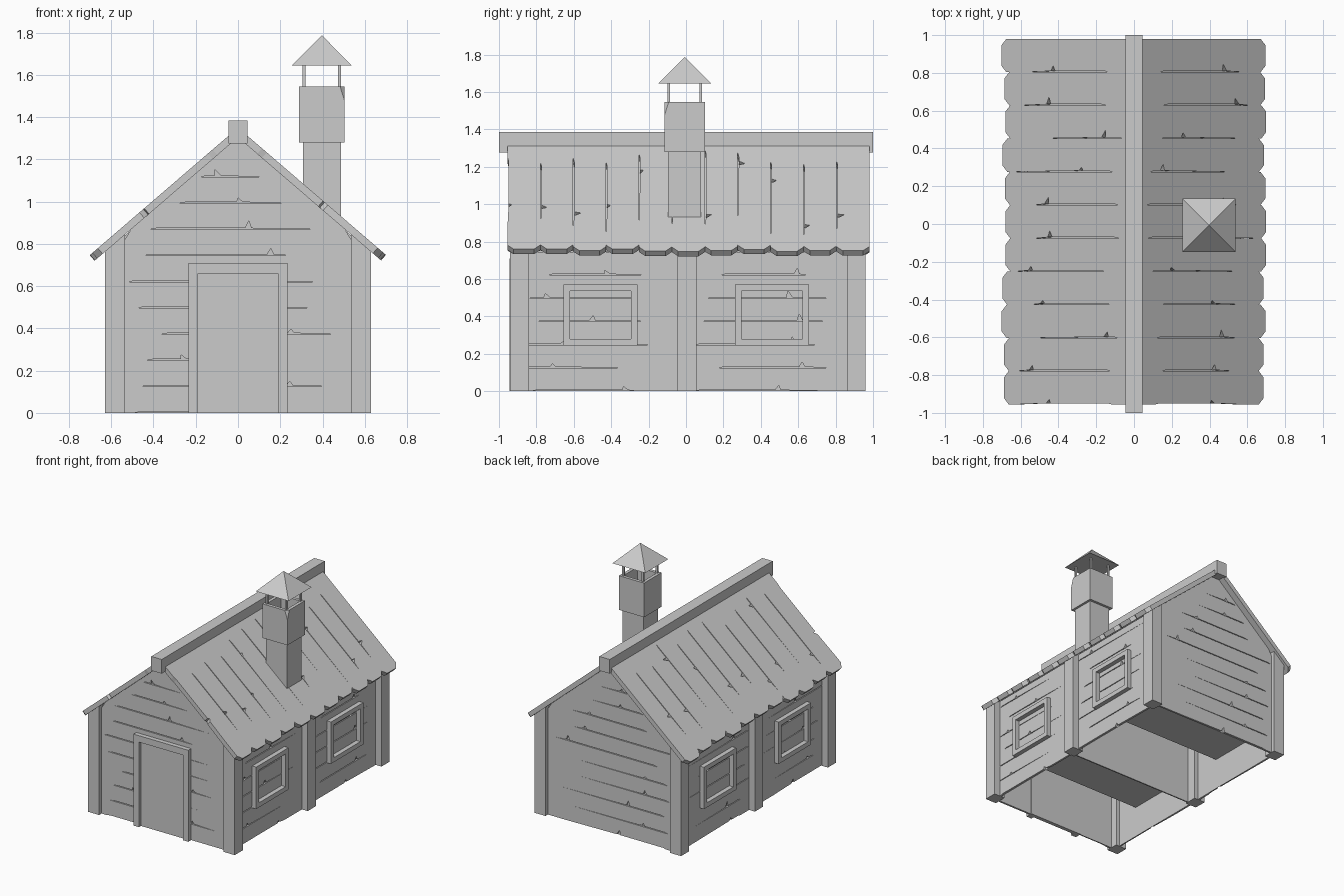
import bpy, bmesh, random
from mathutils import Vector

if "Cube" in bpy.data.objects:
    bpy.data.objects.remove(bpy.data.objects["Cube"])

random.seed(4)
SLOPE, PEAK = 0.86, 1.35            # outer roof line: z = PEAK - SLOPE * |x|


def under(x, gap=0.046):
    """Height of the roof underside at x."""
    return PEAK - gap - SLOPE * abs(x)


def finish(name, bm):
    bmesh.ops.recalc_face_normals(bm, faces=bm.faces)
    me = bpy.data.meshes.new(name)
    bm.to_mesh(me)
    bm.free()
    ob = bpy.data.objects.new(name, me)
    bpy.context.collection.objects.link(ob)
    return ob


def prism(bm, pts, frame, w0, w1):
    """Extrude a 2D outline along the frame normal from w0 to w1."""
    o, u, v, n = (Vector(a) for a in frame)
    low, top = ([bm.verts.new(o + u * p[0] + v * p[1] + n * w) for p in pts] for w in (w0, w1))
    faces = [bm.faces.new(low), bm.faces.new(top)]
    for i in range(len(pts)):
        j = (i + 1) % len(pts)
        faces.append(bm.faces.new((low[i], low[j], top[j], top[i])))
    return faces


def box(bm, x0, x1, y0, y1, z0, z1):
    return prism(bm, [(x0, y0), (x1, y0), (x1, y1), (x0, y1)],
                 ((0, 0, 0), (1, 0, 0), (0, 1, 0), (0, 0, 1)), z0, z1)


def board(bm, frame, a, b, v0, v1, thick, chamfer=0.0):
    """Plank with a thin slit and a splintered notch on its lower edge.
    a, b are the (start, end) of the lower and upper edges."""
    span = a[1] - a[0]
    pts = [(a[0], v0)]
    if span > 0.3:
        s = a[0] + span * random.uniform(0.04, 0.2)
        e = a[0] + span * random.uniform(0.7, 0.92)
        k = random.uniform(s + 0.06, e - 0.08)
        g = 0.006
        pts += [(s, v0), (s + 0.03, v0 + g), (k, v0 + g),
                (k + random.uniform(0.0, 0.02), v0 + random.uniform(0.02, 0.045)),
                (k + 0.03, v0 + g), (e, v0)]
    if chamfer:
        c = chamfer
        pts += [(a[1] - c, v0), (a[1], v0 + c), (b[1], v1 - c), (b[1] - c, v1)]
    else:
        pts += [(a[1], v0), (b[1], v1)]
    pts.append((b[0], v1))
    prism(bm, pts, frame, -thick, 0)


XZ = ((0, 0, 0), (1, 0, 0), (0, 0, 1), (0, 1, 0))

# Hollow wall core, open at the bottom
bm = bmesh.new()
core = prism(bm, [(-0.565, 0), (0.565, 0), (0.565, under(0.565, 0.05)), (0, under(0, 0.05)),
                  (-0.565, under(0.565, 0.05))], XZ, -0.895, 0.915)
bmesh.ops.delete(bm, geom=[core[2]], context='FACES')
finish("wall_core", bm)

# Inner dividing wall
bm = bmesh.new()
box(bm, -0.56, 0.56, -0.03, -0.02, 0, 0.8)
finish("inner_wall", bm)

# Front and back gable boards
H = 0.124
for name, y, ny in (("front_boards", -0.91, -1), ("back_boards", 0.93, 1)):
    bm = bmesh.new()
    frame = ((0, y, 0), (1, 0, 0), (0, 0, 1), (0, ny, 0))
    for i in range(11):
        v0, v1 = i * H, min((i + 1) * H, under(0) - 0.003)
        if v1 <= v0:
            break
        half = [min(0.58, max(0.003, (PEAK - 0.046 - v) / SLOPE)) for v in (v0, v1)]
        board(bm, frame, (-half[0], half[0]), (-half[1], half[1]), v0, v1, 0.015)
    finish(name, bm)

# Side boards, in two bays either side of the middle post
for name, s in (("right_boards", 1), ("left_boards", -1)):
    bm = bmesh.new()
    frame = ((s * 0.58, 0, 0), (0, 1, 0), (0, 0, 1), (s, 0, 0))
    for y0, y1 in ((-0.91, 0.0), (0.0, 0.93)):
        for i in range(7):
            v1 = min((i + 1) * H, 0.8)
            board(bm, frame, (y0, y1), (y0, y1), i * H, v1, 0.015)
    finish(name, bm)

# Corner and middle posts, cut to the roof slope
for name, y0, y1 in (("front", -0.94, -0.84), ("middle", -0.045, 0.055), ("back", 0.86, 0.96)):
    for side, s in (("right", 1), ("left", -1)):
        bm = bmesh.new()
        prism(bm, [(s * 0.535, 0), (s * 0.63, 0), (s * 0.63, under(0.63)),
                   (s * 0.535, under(0.535))], XZ, y0, y1)
        finish(f"{name}_{side}_post", bm)

# Roof planks with clipped eave corners
for name, s in (("right_roof", 1), ("left_roof", -1)):
    bm = bmesh.new()
    down = Vector((s, 0, -SLOPE)).normalized()
    out = Vector((s * SLOPE, 0, 1)).normalized()
    frame = ((0, 0, PEAK), down, (0, 1, 0), out)
    n, y0, y1 = 11, -0.955, 0.98
    w = (y1 - y0) / n
    for i in range(n):
        end = random.uniform(0.895, 0.93)
        board(bm, frame, (0.04, end), (0.04, end), y0 + i * w, y0 + (i + 1) * w, 0.035, 0.034)
    finish(name, bm)

# Ridge beam
bm = bmesh.new()
box(bm, -0.045, 0.045, -1, 1, 1.275, 1.385)
finish("ridge_beam", bm)

# Door and its frame
bm = bmesh.new()
box(bm, -0.19, 0.19, -0.92, -0.89, 0, 0.66)
finish("door", bm)
bm = bmesh.new()
prism(bm, [(-0.235, 0), (-0.19, 0), (-0.19, 0.66), (0.19, 0.66), (0.19, 0), (0.235, 0),
           (0.235, 0.71), (-0.235, 0.71)], XZ, -0.945, -0.89)
finish("door_frame", bm)

# Window blocks reaching through the house, recessed at both ends
for name, yc in (("front_windows", -0.457), ("back_windows", 0.46)):
    bm = bmesh.new()
    box(bm, -0.615, 0.615, yc - 0.198, yc + 0.198, 0.245, 0.57)
    bmesh.ops.recalc_face_normals(bm, faces=bm.faces)
    ends = [f for f in bm.faces if abs(f.normal.x) > 0.9]
    bmesh.ops.inset_individual(bm, faces=ends, thickness=0.05)
    bmesh.ops.inset_individual(bm, faces=ends, thickness=0.0, depth=-0.1)
    finish(name, bm)

# Chimney: shaft, chipped head with flue, cap legs and pyramid cap
CX, CY = 0.397, -0.007
bm = bmesh.new()
box(bm, CX - 0.09, CX + 0.09, CY - 0.088, CY + 0.088, 0.8, 1.285)
finish("chimney_shaft", bm)

bm = bmesh.new()
box(bm, CX - 0.108, CX + 0.108, CY - 0.108, CY + 0.108, 1.28, 1.545)
bmesh.ops.recalc_face_normals(bm, faces=bm.faces)
top = [f for f in bm.faces if f.normal.z > 0.9]
bmesh.ops.inset_individual(bm, faces=top, thickness=0.035)
bmesh.ops.inset_individual(bm, faces=top, thickness=0.0, depth=-0.12)
cut = bmesh.ops.bisect_plane(bm, geom=bm.verts[:] + bm.edges[:] + bm.faces[:],
                             plane_co=(CX + 0.108, CY - 0.108, 1.475),
                             plane_no=Vector((1 / 0.022, -1 / 0.022, 1 / 0.07)), clear_outer=True)
bmesh.ops.holes_fill(bm, edges=[e for e in bm.edges if e.is_boundary])
finish("chimney_head", bm)

bm = bmesh.new()
for sx in (-1, 1):
    for sy in (-1, 1):
        x, y = CX + sx * 0.084, CY + sy * 0.086
        box(bm, x - 0.007, x + 0.007, y - 0.007, y + 0.007, 1.53, 1.655)
finish("cap_legs", bm)

bm = bmesh.new()
base = [bm.verts.new((CX + sx * 0.141, CY + sy * 0.141, 1.645))
        for sx, sy in ((-1, -1), (1, -1), (1, 1), (-1, 1))]
apex = bm.verts.new((CX, CY, 1.787))
bm.faces.new(base)
for i in range(4):
    bm.faces.new((base[i], base[(i + 1) % 4], apex))
finish("chimney_cap", bm)
